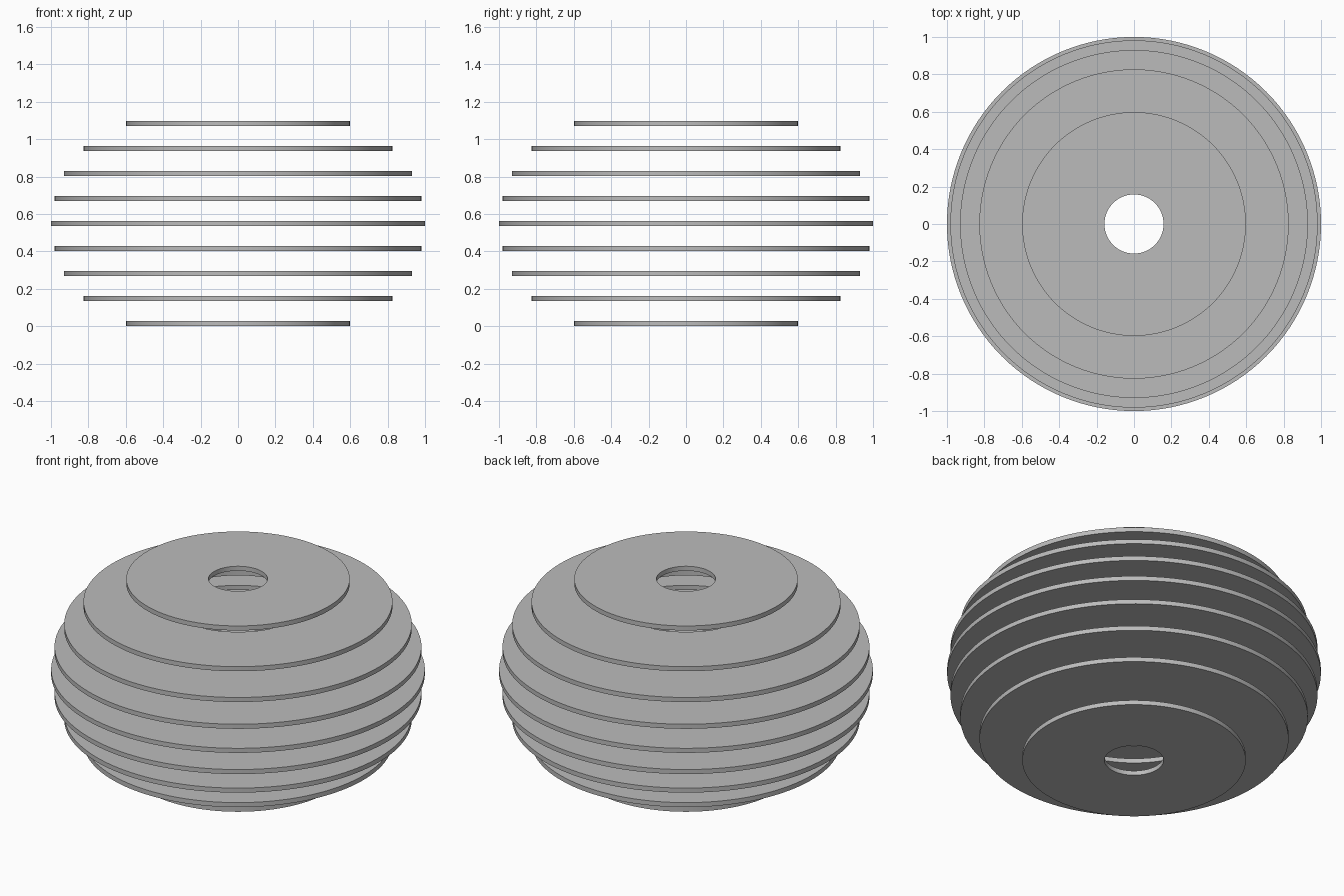
import bpy
import bmesh
import math

cube = bpy.data.objects.get("Cube")
if cube:
    bpy.data.objects.remove(cube, do_unlink=True)

GREY = (0.5, 0.5, 0.5, 1.0)
mat = bpy.data.materials.new("plain_grey")
mat.use_nodes = True
mat.diffuse_color = GREY
mat.node_tree.nodes["Principled BSDF"].inputs["Base Color"].default_value = GREY

SEGMENTS = 128
THICKNESS = 0.027
SPACING = 0.1338
BAND = 0.44          # every ring has the same width
MIDDLE_Z = 4 * SPACING + THICKNESS / 2
RADII = [1.0, 0.982, 0.93, 0.827, 0.598]   # from the middle ring outwards


def flat_ring(name, radius, z):
    """Washer made by spinning a rectangular section around z."""
    bm = bmesh.new()
    inner, h = radius - BAND, THICKNESS / 2
    section = [bm.verts.new(p) for p in
               ((inner, 0, -h), (radius, 0, -h), (radius, 0, h), (inner, 0, h))]
    edges = [bm.edges.new((section[i], section[(i + 1) % 4])) for i in range(4)]
    bmesh.ops.spin(bm, geom=section + edges, cent=(0, 0, 0), axis=(0, 0, 1),
                   angle=math.tau, steps=SEGMENTS, use_merge=True)
    bmesh.ops.remove_doubles(bm, verts=bm.verts, dist=0.0001)
    bmesh.ops.recalc_face_normals(bm, faces=bm.faces)
    mesh = bpy.data.meshes.new(name)
    bm.to_mesh(mesh)
    bm.free()
    mesh.materials.append(mat)
    ring = bpy.data.objects.new(name, mesh)
    ring.location.z = z
    bpy.context.collection.objects.link(ring)
    return ring


# Stack of rings, symmetric about the widest one
rings = []
for level in range(-4, 5):
    rings.append(flat_ring(f"ring_{level + 5}", RADII[abs(level)],
                           MIDDLE_Z + level * SPACING))

# Smooth walls, sharp rims
bpy.ops.object.select_all(action='DESELECT')
for ring in rings:
    ring.select_set(True)
bpy.context.view_layer.objects.active = rings[0]
bpy.ops.object.shade_smooth_by_angle(angle=math.radians(30))
